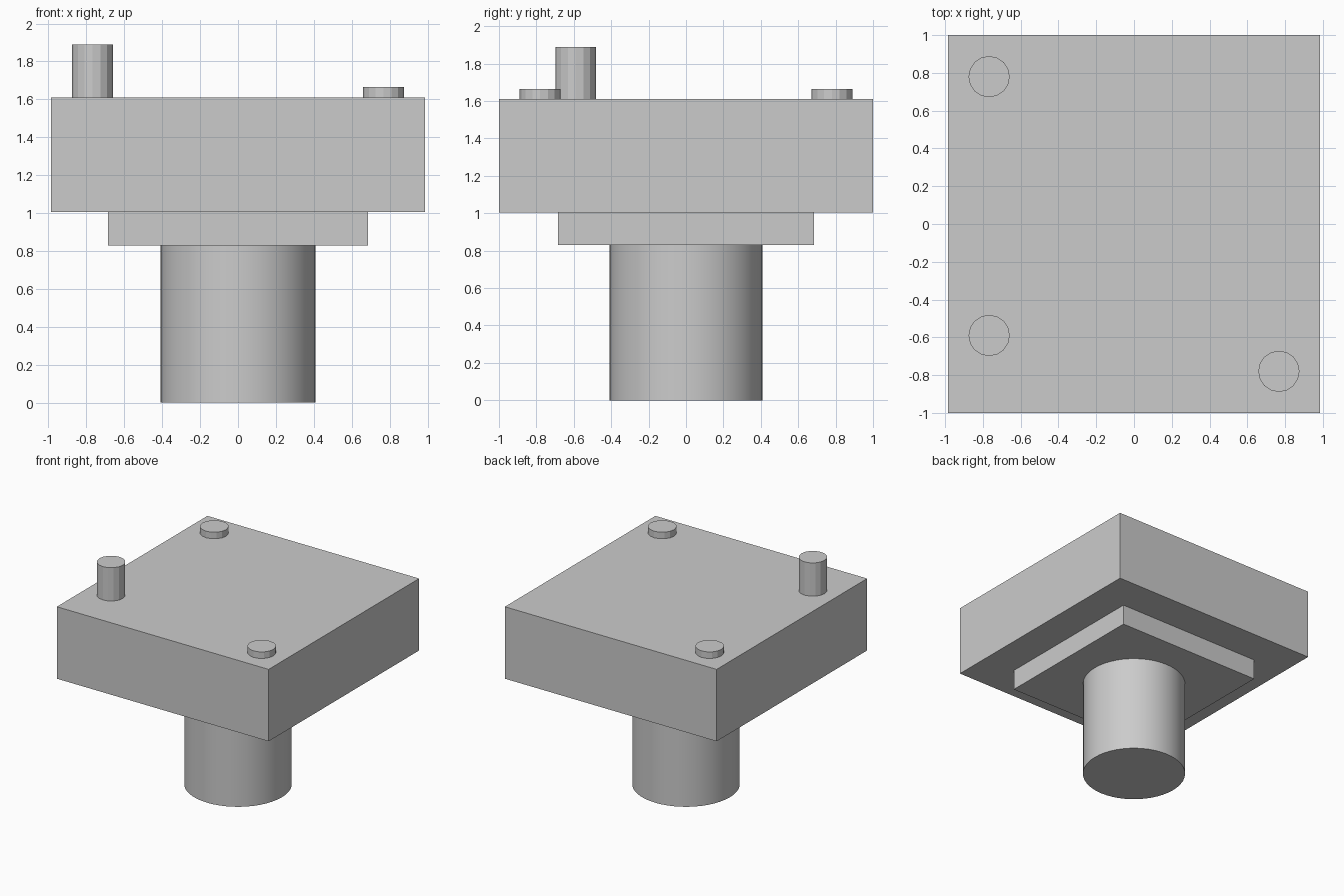
import bpy
from math import radians

cube = bpy.data.objects.get("Cube")
if cube:
    bpy.data.objects.remove(cube, do_unlink=True)

# One plain grey for the whole model
grey = bpy.data.materials.new("plain_grey")
grey.use_nodes = True
colour = (0.6, 0.6, 0.6, 1)
grey.diffuse_color = colour
grey.node_tree.nodes["Principled BSDF"].inputs["Base Color"].default_value = colour


def finish(name):
    obj = bpy.context.object
    obj.name = name
    obj.data.materials.append(grey)
    return obj


def slab(name, width, depth, bottom, top):
    bpy.ops.mesh.primitive_cube_add(size=1, location=(0, 0, (bottom + top) / 2))
    obj = finish(name)
    obj.scale = (width, depth, top - bottom)
    bpy.ops.object.transform_apply(location=False, rotation=False, scale=True)


def cylinder(name, x, y, radius, bottom, top, sides):
    bpy.ops.mesh.primitive_cylinder_add(
        vertices=sides, radius=radius, depth=top - bottom,
        location=(x, y, (bottom + top) / 2))
    return finish(name)


# Round stem, smooth around its side
cylinder("stem", 0, 0, 0.41, 0, 0.83, 48)
bpy.ops.object.shade_smooth_by_angle(angle=radians(30))

# Stepped square body
BODY_TOP = 1.61
slab("collar", 1.37, 1.37, 0.83, 1.005)
slab("body", 1.97, 2.0, 1.005, BODY_TOP)

# Faceted pegs on the top face
for name, x, y, top in (
    ("tall_peg", -0.767, -0.59, 1.89),
    ("back_peg", -0.767, 0.78, 1.665),
    ("front_peg", 0.767, -0.78, 1.665),
):
    cylinder(name, x, y, 0.109, BODY_TOP, top, 16)
